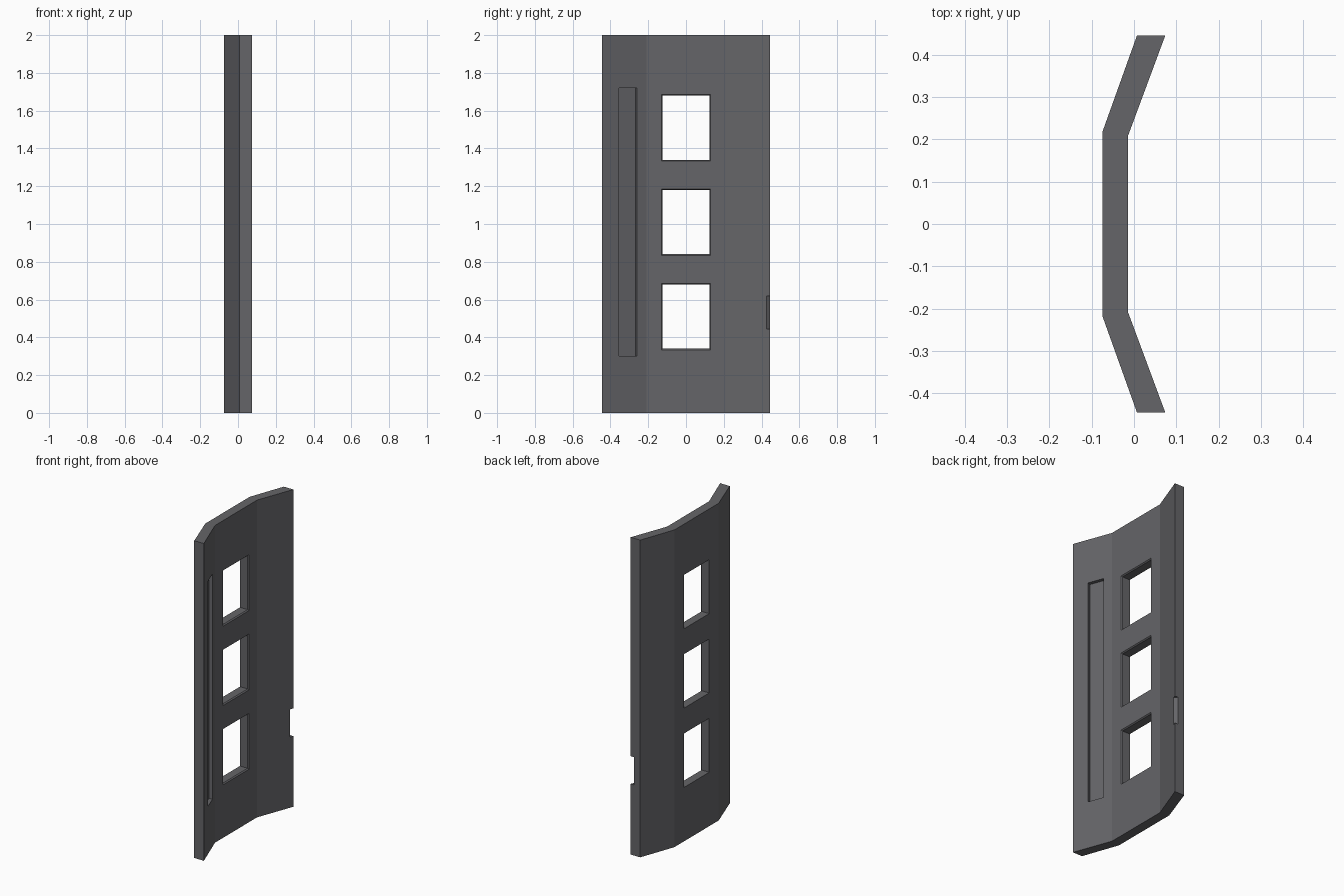
import bpy, bmesh
from mathutils import Vector

if "Cube" in bpy.data.objects:
    bpy.data.objects.remove(bpy.data.objects["Cube"])


def loft(name, rings):
    """Closed solid through a list of matching vertex rings."""
    bm = bmesh.new()
    loops = [[bm.verts.new(p) for p in ring] for ring in rings]
    n = len(loops[0])
    for a, b in zip(loops, loops[1:]):
        for i in range(n):
            j = (i + 1) % n
            bm.faces.new((a[i], a[j], b[j], b[i]))
    bm.faces.new(loops[0])
    bm.faces.new(loops[-1])
    bmesh.ops.recalc_face_normals(bm, faces=bm.faces)
    mesh = bpy.data.meshes.new(name)
    bm.to_mesh(mesh)
    bm.free()
    obj = bpy.data.objects.new(name, mesh)
    bpy.context.collection.objects.link(obj)
    return obj


def prism(name, pts, z0, z1):
    return loft(name, [[(p[0], p[1], z) for p in pts] for z in (z0, z1)])


def cut(target, cutter):
    cutter.hide_render = True
    bpy.context.view_layer.objects.active = target
    mod = target.modifiers.new("cut", 'BOOLEAN')
    mod.operation = 'DIFFERENCE'
    mod.solver = 'EXACT'
    mod.object = cutter
    bpy.ops.object.modifier_apply(modifier=mod.name)
    bpy.data.objects.remove(cutter)


# Folded panel, mirrored about y = 0
half = [(-0.074, 0.22), (0.007, 0.446), (0.074, 0.446), (-0.014, 0.209)]
panel = prism("door_panel", half + [(x, -y) for x, y in reversed(half)], 0, 2)

# Three windows with chamfered rims on the inner side
for zc in (0.51, 1.01, 1.51):
    rings = []
    for x, grow in ((-0.2, 0), (-0.021, 0), (0.0, 0.018)):
        y, z = 0.125 + grow, 0.17 + grow
        rings.append([(x, -y, zc - z), (x, y, zc - z), (x, y, zc + z), (x, -y, zc + z)])
    cut(panel, loft("window_cutter", rings))

# Long shallow recess in the left wing
fold, edge = Vector((-0.014, -0.209)), Vector((0.074, -0.446))
a, b = (fold.lerp(edge, (-0.209 - y) / 0.237) for y in (-0.26, -0.355))
d = (edge - fold).normalized()
normal = Vector((-d.y, d.x))
cut(panel, prism("recess_cutter",
                 [a - normal * 0.022, b - normal * 0.022, b + normal * 0.05, a + normal * 0.05],
                 0.30, 1.72))

# Finger notch across the right wing's inner corner
p, q = Vector((0.0662, 0.425)), Vector((0.052, 0.446))
e = q - p
cut(panel, prism("notch_cutter", [p - e, q + e, (0.15, 0.5), (0.15, 0.4)], 0.445, 0.62))

# Dark grey finish
mat = bpy.data.materials.new("dark_grey")
mat.diffuse_color = (0.13, 0.13, 0.14, 1)
mat.use_nodes = True
mat.node_tree.nodes["Principled BSDF"].inputs["Base Color"].default_value = mat.diffuse_color
panel.data.materials.clear()
panel.data.materials.append(mat)
